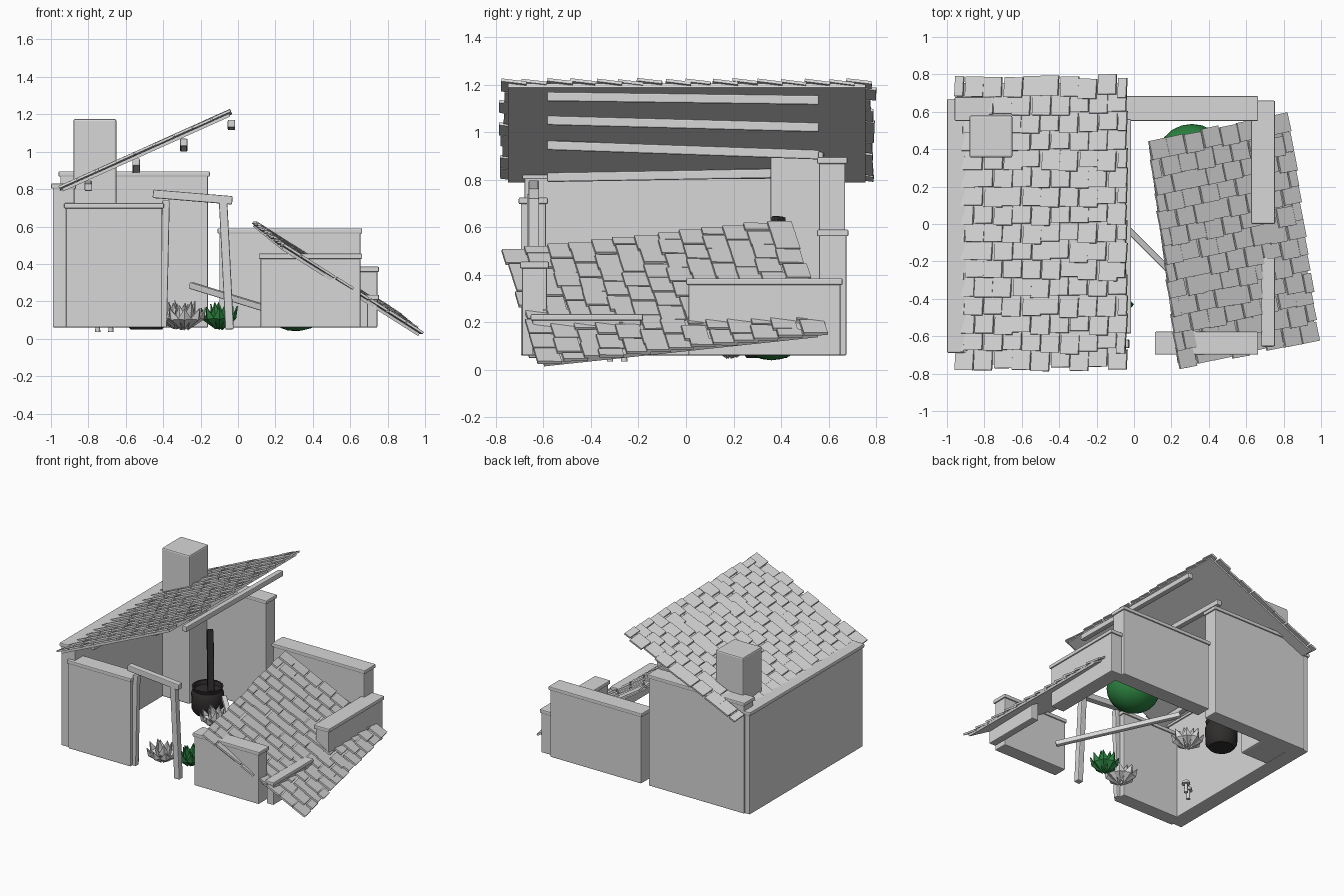
import bpy, bmesh, math, random
from mathutils import Vector, Matrix

random.seed(4)
if "Cube" in bpy.data.objects:
    bpy.data.objects.remove(bpy.data.objects["Cube"], do_unlink=True)


def material(name, color):
    m = bpy.data.materials.new(name)
    m.use_nodes = True
    m.diffuse_color = (*color, 1)
    m.node_tree.nodes["Principled BSDF"].inputs["Base Color"].default_value = (*color, 1)
    return m


STONE = material("pale_grey", (0.68, 0.68, 0.68))
GREEN = material("leaf_green", (0.025, 0.22, 0.05))
IRON = material("dark_iron", (0.03, 0.026, 0.026))


def finish(name, bm, mat, bevel=0.0):
    bmesh.ops.recalc_face_normals(bm, faces=bm.faces)
    mesh = bpy.data.meshes.new(name)
    bm.to_mesh(mesh)
    bm.free()
    mesh.materials.append(mat)
    ob = bpy.data.objects.new(name, mesh)
    bpy.context.collection.objects.link(ob)
    if bevel:
        mod = ob.modifiers.new("soft_edges", "BEVEL")
        mod.width, mod.segments = bevel, 2
    return ob


def smooth(ob):
    bpy.ops.object.select_all(action="DESELECT")
    ob.select_set(True)
    bpy.context.view_layer.objects.active = ob
    bpy.ops.object.shade_smooth_by_angle(angle=math.radians(40))


def add_box(bm, lo, hi, matrix=Matrix.Identity(4)):
    lo, hi = Vector(lo), Vector(hi)
    size = Matrix.Diagonal((*(hi - lo), 1))
    bmesh.ops.create_cube(bm, size=1, matrix=matrix @ Matrix.Translation((lo + hi) / 2) @ size)


def block(name, lo, hi, bevel=0.006):
    bm = bmesh.new()
    add_box(bm, lo, hi)
    return finish(name, bm, STONE, bevel)


# Walls with a slightly wider coping on top
BASE = 0.06


def wall(name, x, y, top):
    block(name, (x[0], y[0], BASE), (x[1], y[1], top - 0.02))
    o = 0.009
    block(name + "_coping", (x[0] - o, y[0] - o, top - 0.028), (x[1] + o, y[1] + o, top))


wall("left_wall", (-0.99, -0.875), (-0.68, 0.66), 0.83)
wall("front_wall_tall", (-0.92, -0.405), (-0.695, -0.59), 0.725)
wall("back_wall_tall", (-0.95, -0.16), (0.56, 0.67), 0.895)
wall("back_wall_low", (-0.1, 0.655), (0.56, 0.675), 0.59)
wall("right_wall", (0.635, 0.745), (0.01, 0.65), 0.385)
wall("right_wall_stub", (0.69, 0.745), (-0.645, -0.19), 0.235)
wall("front_wall_low", (0.12, 0.655), (-0.69, -0.585), 0.455)
block("chimney", (-0.88, 0.355, BASE), (-0.65, 0.58, 1.175), 0.01)


# Timber beams between two points
def beam(name, p, q, width=0.04, mat=STONE):
    p, q = Vector(p), Vector(q)
    d = q - p
    turn = d.to_track_quat("Z", "Y").to_matrix().to_4x4()
    bm = bmesh.new()
    h = width / 2
    add_box(bm, (-h, -h, 0), (h, h, d.length), Matrix.Translation(p) @ turn)
    return finish(name, bm, mat, 0.006)


for i, (front_z, back_z) in enumerate([(0.81, 0.83), (0.945, 0.905), (1.05, 1.02), (1.15, 1.135)]):
    x = -0.8 + 0.255 * i
    beam(f"purlin_{i + 1}", (x, -0.585, front_z), (x, 0.56, back_z))

beam("door_post_left", (-0.4, -0.65, BASE), (-0.385, -0.65, 0.74), 0.04)
beam("door_post_right", (-0.045, -0.64, 0.05), (-0.08, -0.64, 0.74), 0.045)
beam("door_lintel", (-0.455, -0.64, 0.775), (-0.03, -0.64, 0.74), 0.045)
beam("fallen_beam", (-0.25, 0.19, 0.285), (0.35, -0.41, 0.1), 0.035)


# Roof halves: a thin board covered in staggered overlapping shingles
def roof(name, origin, u_end, v_end, rows, columns):
    o = Vector(origin)
    u, v = Vector(u_end) - o, Vector(v_end) - o
    lu, lv = u.length, v.length
    u.normalize()
    n = u.cross(v).normalized()
    v = n.cross(u)
    frame = Matrix((u, v, n)).transposed().to_4x4()
    frame.translation = o
    board = bmesh.new()
    add_box(board, (0.012, 0.025, -0.035), (lu - 0.012, lv - 0.025, -0.018), frame)
    finish(name + "_board", board, STONE)

    bm = bmesh.new()
    pitch, length = lv / rows, lu / columns
    for r in range(rows):
        start = -length * 0.5 if r % 2 else 0.0
        for c in range(columns + 1):
            jitter = random.uniform(-0.006, 0.006)
            a = max(start + c * length, 0) + jitter
            b = min(start + (c + 1) * length, lu) + jitter
            if b - a < 0.03:
                continue
            depth = pitch * 1.1
            place = (frame @ Matrix.Translation((0, r * pitch + random.uniform(-0.006, 0.004), 0))
                     @ Matrix.Rotation(-0.13, 4, "X")
                     @ Matrix.Rotation(random.uniform(-0.02, 0.02), 4, "Z"))
            add_box(bm, (a + 0.003, 0, -0.012), (b - 0.003, depth, 0.001), place)
    finish(name + "_shingles", bm, STONE)


roof("standing_roof", (-0.96, -0.775, 0.815), (-0.045, -0.775, 1.225), (-0.96, 0.78, 0.815), 16, 9)
roof("fallen_roof", (0.245, -0.77, 0.51), (0.995, -0.62, 0.035), (0.075, 0.43, 0.645), 13, 8)


# Round shapes turned from a radius and height profile
def turned(name, profile, centre, mat, sides=20):
    bm = bmesh.new()
    rings = []
    for r, z in profile:
        rings.append([bm.verts.new((centre[0] + r * math.cos(t), centre[1] + r * math.sin(t), z))
                      for t in (2 * math.pi * k / sides for k in range(sides))])
    for a, b in zip(rings, rings[1:]):
        for k in range(sides):
            j = (k + 1) % sides
            bm.faces.new((a[k], a[j], b[j], b[k]))
    bm.faces.new(rings[0])
    bm.faces.new(rings[-1])
    ob = finish(name, bm, mat)
    smooth(ob)
    return ob


turned("cauldron", [(0.085, 0.05), (0.108, 0.08), (0.112, 0.2), (0.1, 0.225), (0.108, 0.25),
                    (0.095, 0.25), (0.09, 0.22)], (-0.49, 0.34), IRON)
beam("cauldron_stick", (-0.47, 0.35, 0.2), (-0.505, 0.39, 0.645), 0.045, IRON)
for i, (x, y) in enumerate([(-0.75, -0.32), (-0.68, -0.26)]):
    turned(f"mushroom_{i + 1}", [(0.014, 0.035), (0.011, 0.1), (0.03, 0.1), (0.024, 0.122), (0.008, 0.13)],
           (x, y), STONE, 10)

# Round bush in the back corner
bm = bmesh.new()
bmesh.ops.create_icosphere(bm, subdivisions=3, radius=1, matrix=Matrix.Translation((0.31, 0.36, 0.2))
                           @ Matrix.Diagonal((0.185, 0.175, 0.16, 1)))
smooth(finish("bush", bm, GREEN))


# Leafy plants: rings of folded pointed leaves
def plant(name, x, y, mat, spread, height):
    bm = bmesh.new()
    for count, lean, tall, twist in ((8, 1.0, 0.8, 0), (5, 0.5, 1.0, 0.4)):
        for k in range(count):
            spin = Matrix.Rotation(twist + 2 * math.pi * k / count, 4, "Z")
            place = Matrix.Translation((x, y, 0.05)) @ spin
            s, h = spread * lean, height * tall * random.uniform(0.85, 1.05)
            w = spread * 0.32
            root, left, right, rib, tip = [
                bm.verts.new(place @ Vector(p)) for p in
                ((s * 0.2, 0, 0), (s * 0.7, w, h * 0.5), (s * 0.7, -w, h * 0.5),
                 (s * 0.9, 0, h * 0.45), (s, 0, h))]
            for tri in ((root, rib, left), (root, right, rib), (left, rib, tip), (rib, right, tip)):
                bm.faces.new(tri)
    ob = finish(name, bm, mat)
    mod = ob.modifiers.new("leaf_thickness", "SOLIDIFY")
    mod.thickness = 0.006


plant("grey_plant_front", -0.285, -0.48, STONE, 0.115, 0.15)
plant("grey_plant_back", -0.32, 0.19, STONE, 0.11, 0.14)
plant("green_plant", -0.1, -0.43, GREEN, 0.1, 0.15)
